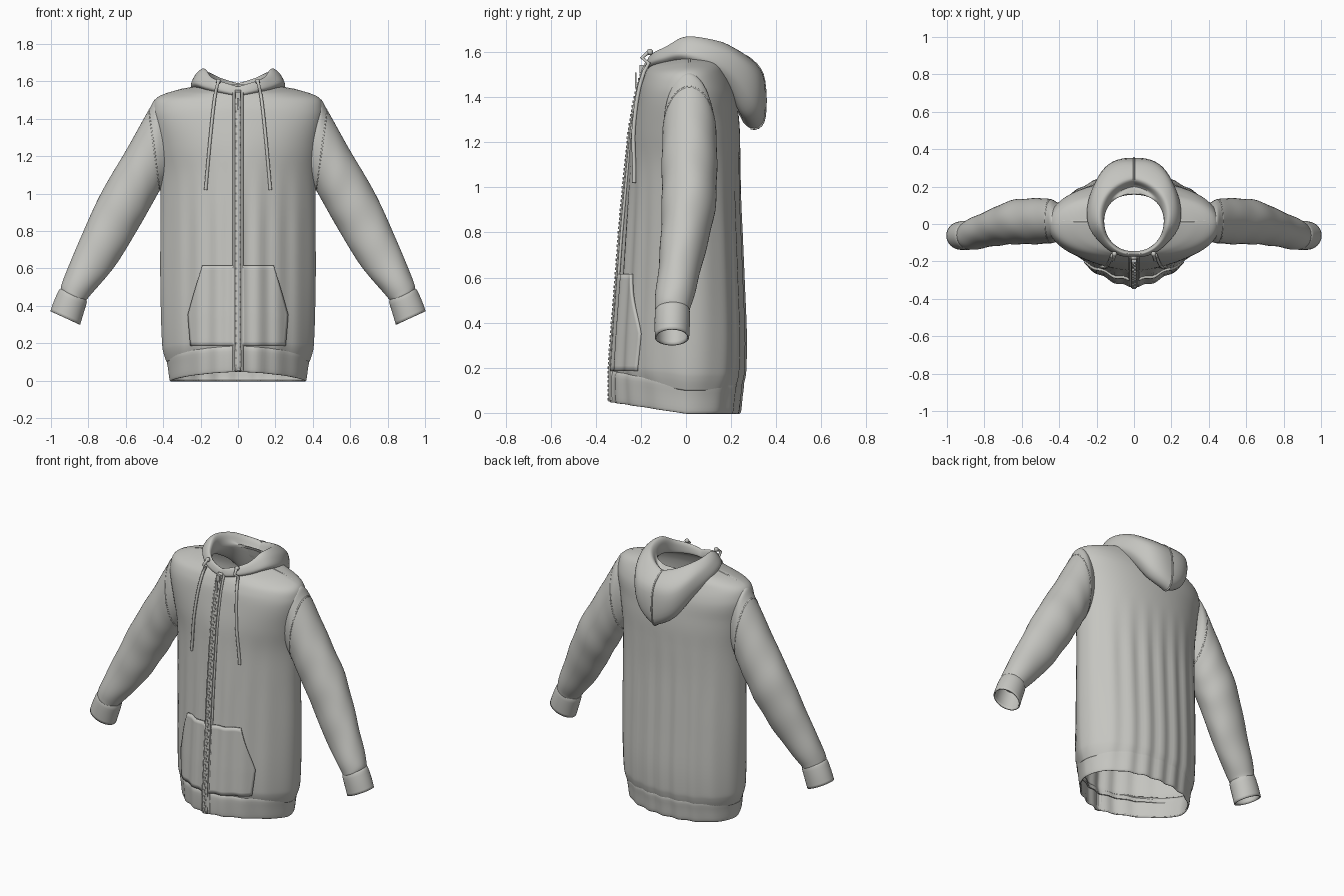
import bpy, bmesh, math
from mathutils import Vector

cube = bpy.data.objects.get("Cube")
if cube:
    bpy.data.objects.remove(cube, do_unlink=True)

cloth = bpy.data.materials.new("light grey cloth")
cloth.use_nodes = True
COLOUR = (0.56, 0.56, 0.53, 1)
cloth.diffuse_color = COLOUR
cloth.node_tree.nodes["Principled BSDF"].inputs["Base Color"].default_value = COLOUR


def spline(rows, t):
    """Catmull-Rom blend of table rows, t in 0..1."""
    last = len(rows) - 1
    i = min(int(t * last), last - 1)
    f = t * last - i
    a, b, c, d = (rows[min(max(i + k, 0), last)] for k in (-1, 0, 1, 2))
    return [q + 0.5 * f * (r - p + f * (2*p - 5*q + 4*r - s + f * (3*(q - r) + s - p)))
            for p, q, r, s in zip(a, b, c, d)]


def finish(name, bm, thickness=0):
    bmesh.ops.recalc_face_normals(bm, faces=bm.faces)
    mesh = bpy.data.meshes.new(name)
    bm.to_mesh(mesh)
    bm.free()
    obj = bpy.data.objects.new(name, mesh)
    bpy.context.collection.objects.link(obj)
    mesh.materials.append(cloth)
    bpy.ops.object.select_all(action='DESELECT')
    obj.select_set(True)
    bpy.context.view_layer.objects.active = obj
    bpy.ops.object.shade_smooth_by_angle(angle=math.radians(45))
    if thickness:
        mod = obj.modifiers.new("thickness", 'SOLIDIFY')
        mod.thickness = thickness
        mod.offset = 0
    return obj


def loft(name, rings, thickness=0, around=True, along=False):
    bm = bmesh.new()
    grid = [[bm.verts.new(p) for p in ring] for ring in rings]
    n, m = len(grid), len(grid[0])
    for i in range(n if along else n - 1):
        for j in range(m if around else m - 1):
            a, b = grid[i], grid[(i + 1) % n]
            k = (j + 1) % m
            bm.faces.new((a[j], a[k], b[k], b[j]))
    return finish(name, bm, thickness)


def tube(name, points, radius, cyclic=False):
    curve = bpy.data.curves.new(name, 'CURVE')
    curve.dimensions = '3D'
    curve.bevel_depth = radius
    curve.bevel_resolution = 2
    curve.use_fill_caps = True
    line = curve.splines.new('POLY')
    line.points.add(len(points) - 1)
    for p, co in zip(line.points, points):
        p.co = (*co, 1)
    line.use_cyclic_u = cyclic
    line.use_smooth = True
    curve.materials.append(cloth)
    obj = bpy.data.objects.new(name, curve)
    bpy.context.collection.objects.link(obj)


# Torso: height, half width, front y, back y, roundness of the section
BODY = [(.10, .378, -.31, .238, 1.55), (.15, .395, -.322, .252, 1.55),
        (.2, .402, -.32, .258, 1.55), (.35, .408, -.31, .26, 1.55),
        (.6, .412, -.29, .25, 1.55), (.9, .41, -.268, .238, 1.6),
        (1.1, .412, -.252, .236, 1.7), (1.25, .428, -.238, .235, 1.95),
        (1.38, .448, -.215, .222, 2.2), (1.45, .452, -.2, .205, 2.2),
        (1.51, .43, -.182, .18, 2.1), (1.545, .34, -.168, .17, 2),
        (1.565, .24, -.158, .165, 2), (1.575, .18, -.15, .16, 2)]
HEM = [(0, .358, -.325, .228, 1.55), (.01, .362, -.328, .234, 1.55),
       (.07, .37, -.33, .24, 1.55), (.12, .379, -.328, .246, 1.55),
       (.135, .374, -.316, .24, 1.55)]


def clamp(v):
    return min(max(v, 0), 1)


def ripple(x, z):
    return .006 * math.cos(60 * x) * clamp((1.2 - z) / .4)


def body_ring(row, n=128):
    z, rx, front, back, e = row
    lift = .05 * clamp((.5 - z) / .3) - .03 * clamp((z - 1.45) / .12)
    ring = []
    for j in range(n):
        a = math.tau * j / n
        c, s = math.cos(a), math.sin(a)
        p = 2 / (e if s < 0 else max(e, 2.1))
        x = math.copysign(rx * abs(c) ** p, c)
        depth = abs(s) ** p
        y = depth * (front if s < 0 else back) + s * ripple(x, z)
        ring.append((x, y, z + (lift * depth if s < 0 else 0)))
    return ring


def front_y(x, z):
    """Depth of the front panel at a point."""
    z = min(max(z, BODY[0][0]), BODY[-1][0] - .001)
    low, high = next((a, b) for a, b in zip(BODY, BODY[1:]) if a[0] <= z < b[0])
    f = (z - low[0]) / (high[0] - low[0])
    _, rx, front, _, e = [p + f * (q - p) for p, q in zip(low, high)]
    depth = (1 - min(abs(x) / rx, 1) ** e) ** (1 / e)
    return depth * front - ripple(x, z)


loft("torso", [body_ring(spline(BODY, i / 70)) for i in range(71)], .008)
loft("hem_band", [body_ring(spline(HEM, i / 12)) for i in range(13)], .01)

# Sleeves: upper edge x z, lower edge x z, centre y, half depth
SLEEVE = [(.34, 1.47, .33, 1.12, .01, .07), (.43, 1.505, .385, 1.07, .01, .1),
          (.475, 1.445, .42, 1.02, .015, .115), (.59, 1.24, .465, .94, .015, .12),
          (.73, 1.0, .545, .80, .01, .115), (.84, .76, .66, .615, -.02, .095),
          (.935, .53, .795, .455, -.055, .08), (.943, .475, .82, .425, -.06, .068)]
CUFF = [(.945, .488, .82, .432, -.058, .066), (.955, .48, .812, .42, -.06, .073),
        (.98, .425, .83, .36, -.061, .074), (1, .37, .848, .30, -.062, .072)]


def sleeve_ring(row, side, fold=0, n=48, grow=1):
    ux, uz, lx, lz, yc, ry = row
    ring = []
    for j in range(n):
        a = math.tau * j / n
        c = math.cos(a) * grow * (1 + fold * math.sin(3 * a))
        s = math.sin(a) * grow * (1 + fold)
        ring.append((side * ((ux + lx) / 2 + c * (ux - lx) / 2), yc + ry * s,
                     (uz + lz) / 2 + c * (uz - lz) / 2))
    return ring


for side, label in ((1, "left"), (-1, "right")):
    loft(label + "_sleeve", [sleeve_ring(spline(SLEEVE, i / 60), side,
         .018 * math.sin(i * .8) * clamp((i - 15) / 15)) for i in range(61)], .006)
    loft(label + "_cuff", [sleeve_ring(spline(CUFF, i / 9), side) for i in range(10)], .008)
    tube(label + "_armhole_seam", sleeve_ring(SLEEVE[2], side), .005, True)
    tube(label + "_shoulder_seam", [(side * x, .015, z) for x, z in
         ((.2, 1.573), (.3, 1.556), (.38, 1.533), (.43, 1.508))], .005)

    # Kangaroo pocket half, following the front panel
    rows = []
    for i in range(19):
        z = .185 + .43 * i / 18
        edge = .25 + .015 * clamp((z - .185) / .165) - .075 * clamp((z - .35) / .265)
        xs = [.02 + (edge - .02) * j / 20 for j in range(21)]
        rows.append([(side * x, front_y(x, z) - .01, z) for x in xs])
    loft(label + "_pocket", rows, .014, around=False)

    # Drawstring and zip edging
    path = [(.105, -.165, 1.6), (.112, -.195, 1.575)]
    for i in range(16):
        z = 1.55 - .53 * i / 15
        x = .118 + .055 * (i / 15) ** .8
        path.append((x, front_y(x, z) - .012, z))
    tube(label + "_drawstring", [(side * x, y, z) for x, y, z in path], .009)
    bm = bmesh.new()
    bmesh.ops.create_uvsphere(bm, u_segments=12, v_segments=8, radius=.014)
    bmesh.ops.translate(bm, verts=bm.verts, vec=(side * .105, -.16, 1.6))
    finish(label + "_eyelet", bm)
    tube(label + "_zip_edge", [(side * .022, front_y(0, max(z, .2)) - .004, z)
         for z in (.055 + 1.485 * i / 40 for i in range(41))], .007)

# Zip tape, teeth, slider and pull
heights = [.05 + 1.5 * i / 50 for i in range(51)]
loft("zip_tape", [[(x, front_y(0, max(z, .2)) - .01, z) for x in (-.015, 0, .015)]
                  for z in heights], .014, around=False)
bm = bmesh.new()


def block(x, z, size, out):
    made = bmesh.ops.create_cube(bm, size=1)["verts"]
    bmesh.ops.scale(bm, verts=made, vec=size)
    bmesh.ops.translate(bm, verts=made, vec=(x, front_y(0, max(z, .2)) - out, z))


for i in range(74):
    block(.004 * (-1) ** i, .06 + .02 * i, (.014, .008, .011), .018)
block(0, 1.525, (.026, .018, .035), .022)
block(0, 1.475, (.013, .006, .07), .03)
finish("zip_teeth_and_pull", bm)

# Lowered hood: angle from front, then (radius, height) pairs round each section
HOOD = [(0, .145, 1.53, .15, 1.555, .16, 1.572, .17, 1.56, .175, 1.53, .16, 1.52),
        (55, .155, 1.55, .155, 1.60, .17, 1.62, .19, 1.60, .2, 1.565, .17, 1.54),
        (90, .165, 1.57, .16, 1.64, .182, 1.668, .22, 1.64, .245, 1.585, .2, 1.55),
        (130, .17, 1.57, .18, 1.62, .215, 1.65, .275, 1.60, .29, 1.51, .24, 1.47),
        (158, .165, 1.57, .19, 1.57, .235, 1.615, .335, 1.52, .33, 1.36, .25, 1.34),
        (180, .16, 1.57, .2, 1.54, .25, 1.59, .345, 1.50, .338, 1.29, .25, 1.29)]


def hood_ring(t, side, n=36):
    row = spline(HOOD, t)
    phi = math.radians(row[0])
    pairs = list(zip(row[1::2], row[2::2]))
    count = len(pairs)
    # Wrap the section so the blend closes smoothly
    wrapped = pairs[-1:] + pairs + pairs[:2]
    ring = []
    for j in range(n):
        r, z = spline(wrapped, (1 + count * j / n) / (count + 2))
        r += .006 * t * math.sin(5 * phi + 9 * z) * clamp((r - .2) / .1)
        ring.append((side * r * math.sin(phi), -r * math.cos(phi), z))
    return ring


STEPS = 48
loft("hood", [hood_ring(abs(i) / STEPS, 1 if i >= 0 else -1)
              for i in range(-STEPS, STEPS)], along=True)
tube("hood_centre_seam", hood_ring(1, 1)[11:29], .005)
